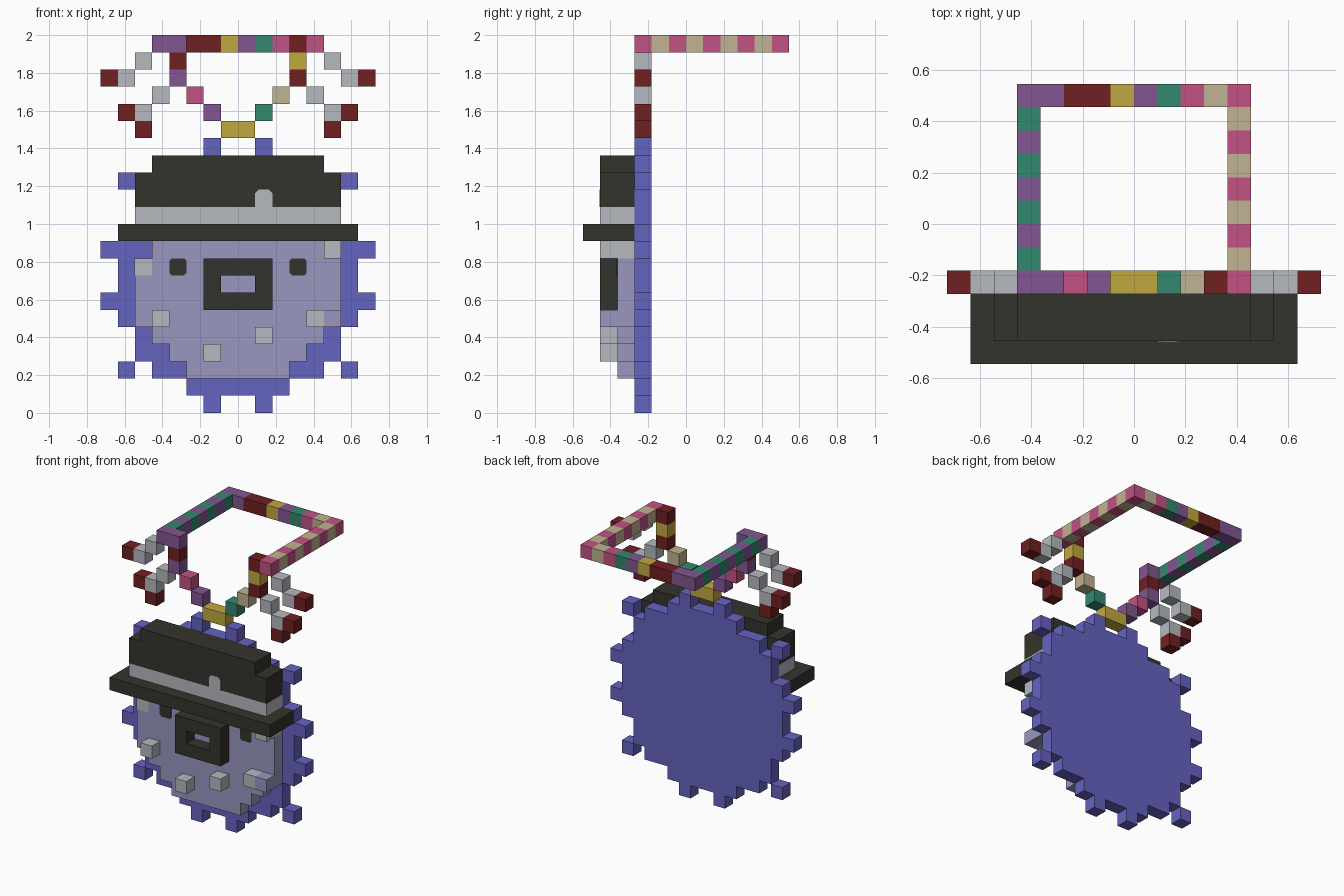
import bpy
import bmesh

if "Cube" in bpy.data.objects:
    bpy.data.objects.remove(bpy.data.objects["Cube"], do_unlink=True)

U = 1 / 11  # one block


def material(name, hex_colour):
    srgb = [int(hex_colour[i:i + 2], 16) / 255 for i in (0, 2, 4)]
    lin = [c / 12.92 if c < 0.04045 else ((c + 0.055) / 1.055) ** 2.4 for c in srgb]
    m = bpy.data.materials.new(name)
    m.use_nodes = True
    m.diffuse_color = (*lin, 1)
    m.node_tree.nodes["Principled BSDF"].inputs["Base Color"].default_value = (*lin, 1)
    return m


MATS = {name: material(name, code) for name, code in {
    "blue": "6563C0", "lilac": "9997C0", "charcoal": "34332D", "grey": "B5B9BE",
    "maroon": "702022", "purple": "825692", "pink": "C25284", "gold": "C0A840",
    "green": "348870", "tan": "C1B292"}.items()}


def prism(name, outline, y0, y1, colour):
    """Extrude an (x, z) outline from y0 to y1, all in blocks."""
    bm = bmesh.new()
    face = bm.faces.new([bm.verts.new((x * U, y0 * U, z * U)) for x, z in outline])
    new = bmesh.ops.extrude_face_region(bm, geom=[face])["geom"]
    verts = [v for v in new if isinstance(v, bmesh.types.BMVert)]
    bmesh.ops.translate(bm, verts=verts, vec=(0, (y1 - y0) * U, 0))
    bmesh.ops.recalc_face_normals(bm, faces=bm.faces)
    mesh = bpy.data.meshes.new(name)
    bm.to_mesh(mesh)
    bm.free()
    mesh.materials.append(MATS[colour])
    obj = bpy.data.objects.new(name, mesh)
    bpy.context.collection.objects.link(obj)
    return obj


def box(name, x, y, z, colour, w=1, d=1, h=1):
    return prism(name, [(x, z), (x + w, z), (x + w, z + h), (x, z + h)], y, y + d, colour)


def stepped(name, half_widths, z, y0, y1, colour):
    """Symmetric stepped slab with one half width per row of blocks."""
    right = []
    for i, w in enumerate(half_widths):
        for p in ((w, z + i), (w, z + i + 1)):
            if p not in right:
                right.append(p)
    # drop points in the middle of straight edges
    right = [p for i, p in enumerate(right)
             if not (0 < i < len(right) - 1 and right[i - 1][0] == p[0] == right[i + 1][0])]
    return prism(name, right + [(-x, z) for x, z in reversed(right)], y0, y1, colour)


# Toothed disc
lower = [3, 5, 6, 6, 7, 7, 7]
stepped("disc", lower + lower[::-1], 1, -3, -2, "blue")
for x, z in ((1, 0), (6, 2), (7, 6), (7, 9), (6, 13), (1, 15)):
    box("disc_tooth_left", x, -3, z, "blue")
    box("disc_tooth_right", -x - 1, -3, z, "blue")

# Face slab with raised blocks
stepped("face", [3, 4, 5, 6, 6, 6, 6, 5], 2, -4, -3, "lilac")
for x, z in ((-2, 3), (1, 4), (-5, 5), (4, 5)):
    box("face_stud", x, -5, z, "grey")
box("face_stud_side", 5, -5, 5, "lilac")
box("brow_stud", 5, -5, 9, "grey", d=2)
box("cheek_patch", -6.04, -4.04, 8, "grey", w=1.04, d=1.04)

# Eyes
for side, x in (("left", 3), ("right", -4)):
    c = 0.15
    prism("eye_" + side, [(x + c, 8), (x + 1 - c, 8), (x + 1, 8 + c), (x + 1, 9 - c),
                          (x + 1 - c, 9), (x + c, 9), (x, 9 - c), (x, 8 + c)],
          -4.04, -4, "charcoal")

# Mouth frame
for z in (6, 8):
    box("mouth_bar", -2, -5, z, "charcoal", w=4)
for x in (-2, 1):
    box("mouth_side", x, -5, 7, "charcoal")

# Hat
box("hat_brim", -7, -6, 10, "charcoal", w=14, d=3)
box("hat_band", -6, -5, 11, "grey", w=12, d=2)
stepped("hat_crown", [6, 6, 5], 12, -5, -3, "charcoal")
prism("hat_buckle", [(1, 12), (2, 12), (2, 12.8), (1.8, 13), (1.2, 13), (1, 12.8)],
      -5.04, -5, "grey")

# Hanging chain in front: x, row, colour, width
for x, z, colour, w in ((-1, 16, "gold", 2), (-2, 17, "purple", 1), (1, 17, "green", 1),
                        (-3, 18, "pink", 1), (2, 18, "tan", 1), (-4, 19, "purple", 1),
                        (3, 19, "maroon", 1), (-4, 20, "maroon", 1), (3, 20, "gold", 1),
                        (-5, 21, "purple", 2), (3, 21, "maroon", 1), (4, 21, "pink", 1)):
    box("front_link", x, -3, z, colour, w=w)

# Loop of links at the top
for i in range(7):
    box("loop_link_right", -5, i - 2, 21, "purple" if i % 2 else "green")
    box("loop_link_left", 4, i - 2, 21, "pink" if i % 2 else "tan")
back = "purple purple maroon maroon gold purple green pink tan pink".split()
for i, colour in enumerate(back):
    box("loop_link_back", i - 5, 5, 21, colour)

# Side tassels with dark tips
for x, z, colour in ((5, 20, "grey"), (6, 19, "grey"), (7, 19, "maroon"), (4, 18, "grey"),
                     (5, 17, "grey"), (6, 17, "maroon"), (5, 16, "maroon")):
    box("tassel_left", x, -3, z, colour)
    box("tassel_right", -x - 1, -3, z, colour)
